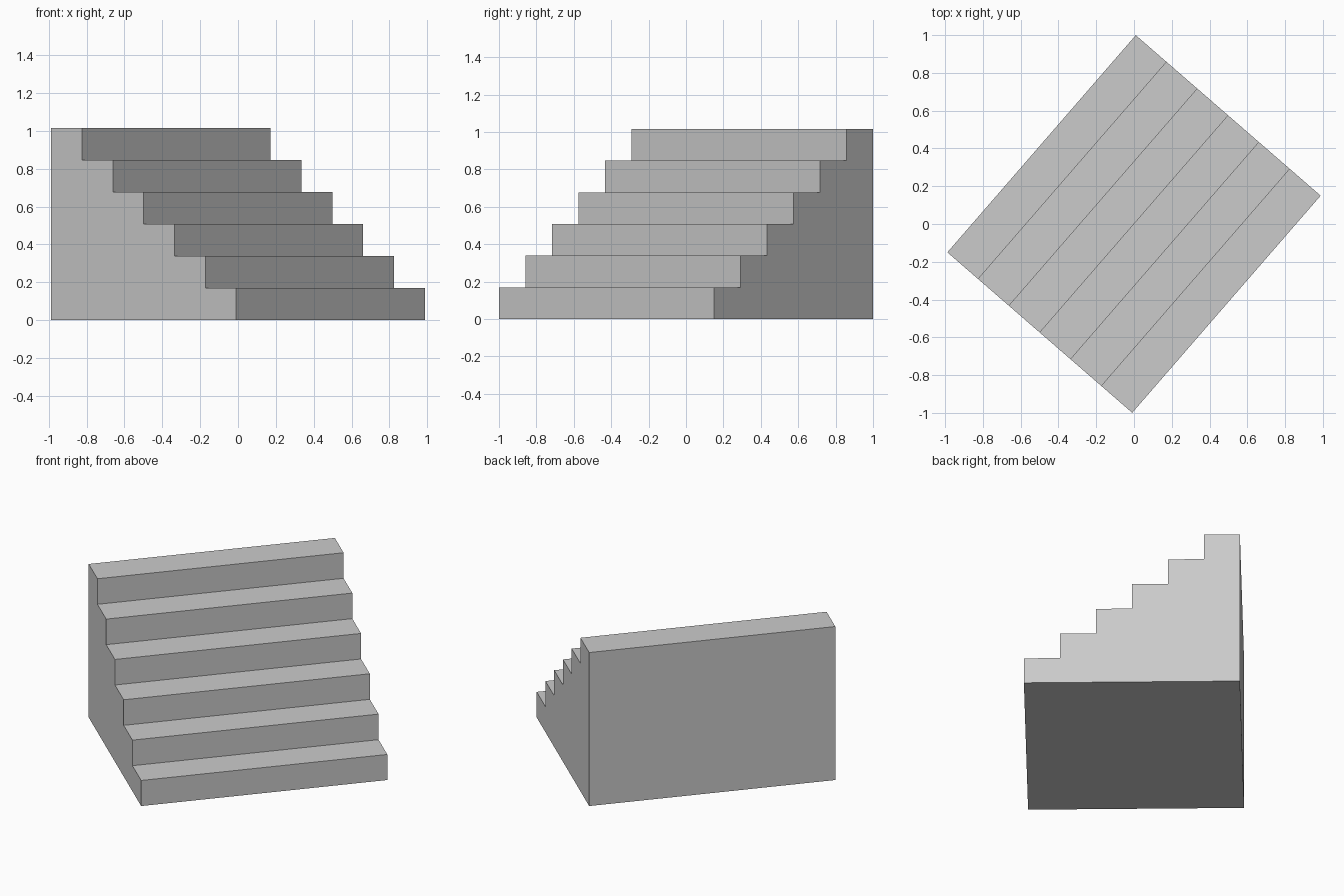
import bpy, bmesh, math
from mathutils import Matrix

cube = bpy.data.objects.get("Cube")
if cube:
    bpy.data.objects.remove(cube, do_unlink=True)

STEPS = 6
WIDTH, DEPTH, HEIGHT = 1.522, 1.296, 1.016
TURN = math.radians(49.05)

# Plain grey stone
grey = bpy.data.materials.new("light grey")
colour = (0.6, 0.6, 0.6, 1)
grey.diffuse_color = colour
grey.use_nodes = True
grey.node_tree.nodes["Principled BSDF"].inputs["Base Color"].default_value = colour

# Stepped side profile: each step adds a riser and a tread
tread, rise = DEPTH / STEPS, HEIGHT / STEPS
profile = [(-DEPTH / 2, 0)]
for i in range(STEPS):
    front = -DEPTH / 2 + i * tread
    top = (i + 1) * rise
    profile += [(front, top), (front + tread, top)]
profile.append((DEPTH / 2, 0))

# Extrude the profile across the width into a solid block
bm = bmesh.new()
side = bm.faces.new([bm.verts.new((-WIDTH / 2, y, z)) for y, z in profile])
ext = bmesh.ops.extrude_face_region(bm, geom=[side], use_keep_orig=True)
new_verts = [g for g in ext["geom"] if isinstance(g, bmesh.types.BMVert)]
bmesh.ops.translate(bm, verts=new_verts, vec=(WIDTH, 0, 0))
bmesh.ops.recalc_face_normals(bm, faces=bm.faces)
bmesh.ops.rotate(bm, verts=bm.verts, cent=(0, 0, 0), matrix=Matrix.Rotation(TURN, 3, "Z"))

mesh = bpy.data.meshes.new("staircase")
bm.to_mesh(mesh)
bm.free()
mesh.materials.append(grey)
staircase = bpy.data.objects.new("staircase", mesh)
bpy.context.collection.objects.link(staircase)
